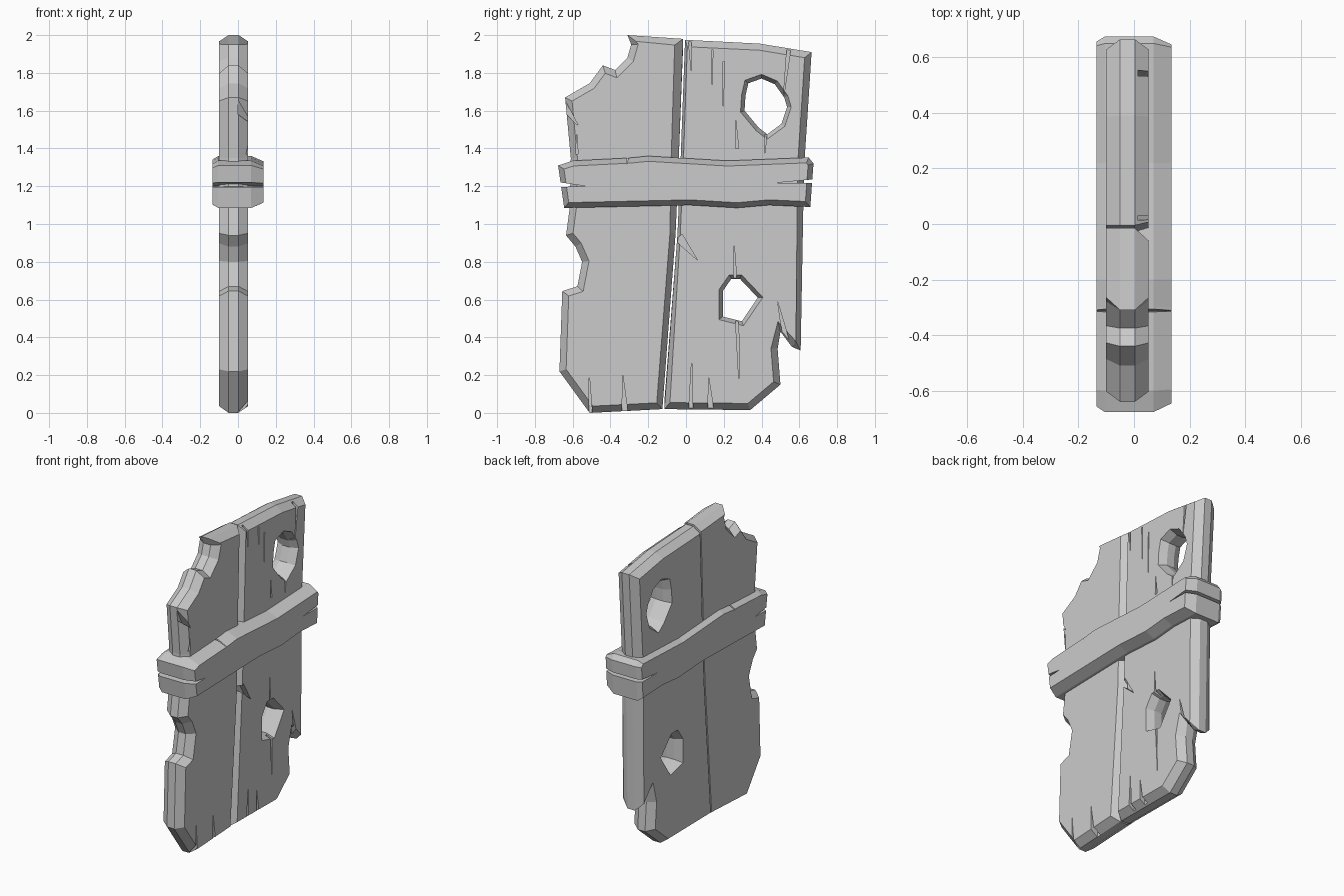
import bpy
import bmesh
from mathutils import Vector

if "Cube" in bpy.data.objects:
    bpy.data.objects.remove(bpy.data.objects["Cube"])


def inset(pts, d):
    """Mitred offset of a closed loop towards its left side."""
    out = []
    n = len(pts)
    for i in range(n):
        p, a, b = pts[i], pts[i - 1], pts[(i + 1) % n]
        e1, e2 = (p - a).normalized(), (b - p).normalized()
        n1, n2 = Vector((-e1.y, e1.x)), Vector((-e2.y, e2.x))
        m = (n1 + n2) / max(1 + n1.dot(n2), 0.3)
        if m.length > 1.6:
            m = m.normalized() * 1.6
        out.append(p + m * d)
    return out


def slab(name, outline, holes, x0, x1, back, front):
    """Chamfered slab in the YZ plane; back/front = (inset, chamfer depth).
    A third value on an outline point marks a seam and sets its front y inset."""
    bm = bmesh.new()
    cap0, cap1 = [], []
    for k, raw in enumerate([outline] + holes):
        n = len(raw)
        area = sum(raw[i - 1][0] * raw[i][1] - raw[i][0] * raw[i - 1][1] for i in range(n))
        if (area > 0) != (k == 0):
            raw = raw[::-1]
        pts = [Vector(p[:2]) for p in raw]
        scale = 1.0 if k == 0 else 0.6
        r0, r1 = inset(pts, back[0] * scale), inset(pts, front[0] * scale)
        for i, p in enumerate(raw):
            if len(p) == 3:
                r0[i].x, r1[i].x = p[0], p[0] + p[2]
        rings = []
        for x, ring in ((x0, r0), (x0 + back[1], pts), (x1 - front[1], pts), (x1, r1)):
            rings.append([bm.verts.new((x, q.x, q.y)) for q in ring])
        for a, b in zip(rings, rings[1:]):
            for i in range(n):
                j = (i + 1) % n
                bm.faces.new((a[i], a[j], b[j], b[i]))
        for i in range(n):
            j = (i + 1) % n
            cap0.append(bm.edges.get((rings[0][i], rings[0][j])))
            cap1.append(bm.edges.get((rings[3][i], rings[3][j])))
    bmesh.ops.triangle_fill(bm, use_beauty=True, edges=cap0, normal=(-1, 0, 0))
    bmesh.ops.triangle_fill(bm, use_beauty=True, edges=cap1, normal=(1, 0, 0))
    return finish(name, bm)


def finish(name, bm):
    bmesh.ops.recalc_face_normals(bm, faces=bm.faces[:])
    me = bpy.data.meshes.new(name)
    bm.to_mesh(me)
    bm.free()
    ob = bpy.data.objects.new(name, me)
    bpy.context.collection.objects.link(ob)
    return ob


def carve(ob, cracks, x0, x1):
    """Cut tapering cracks: (y, z) of wide end, (y, z) of tip, width."""
    bm = bmesh.new()
    for ya, za, yb, zb, w in cracks:
        a, b = Vector((ya, za)), Vector((yb, zb))
        d = (b - a).normalized()
        s = Vector((-d.y, d.x)) * w / 2
        tri = [a + s, a - s, b]
        lo = [bm.verts.new((x0, p.x, p.y)) for p in tri]
        hi = [bm.verts.new((x1, p.x, p.y)) for p in tri]
        bm.faces.new(lo)
        bm.faces.new(hi[::-1])
        for i in range(3):
            j = (i + 1) % 3
            bm.faces.new((lo[i], hi[i], hi[j], lo[j]))
    cutter = finish(ob.name + "_cutter", bm)
    cutter.hide_render = True
    mod = ob.modifiers.new("cracks", 'BOOLEAN')
    mod.operation = 'DIFFERENCE'
    mod.solver = 'EXACT'
    mod.object = cutter
    bpy.context.view_layer.objects.active = ob
    bpy.ops.object.modifier_apply(modifier=mod.name)
    bpy.data.objects.remove(cutter)


EDGE = (0.035, 0.05)

# Left plank: bitten top corner and side, seam on its right edge
left = slab("left_plank", [
    (-0.31, 2.0), (-0.015, 1.98, -0.045), (-0.04, 1.3, -0.04), (-0.055, 0.95, -0.03),
    (-0.125, 0.02, -0.03), (-0.51, 0.0), (-0.67, 0.22), (-0.655, 0.645),
    (-0.575, 0.67), (-0.55, 0.80), (-0.585, 0.88), (-0.635, 0.94), (-0.615, 1.09),
    (-0.61, 1.35), (-0.64, 1.67), (-0.51, 1.745), (-0.44, 1.84), (-0.375, 1.815),
    (-0.31, 1.88), (-0.29, 1.95)], [], -0.10, 0.053, EDGE, EDGE)
carve(left, [
    (-0.505, -0.02, -0.512, 0.20, 0.02),
    (-0.322, -0.02, -0.335, 0.20, 0.035),
    (-0.66, 1.64, -0.57, 1.52, 0.05),
    (-0.578, 1.37, -0.577, 1.50, 0.012)], 0.0, 0.12)

# Right plank: two knot holes and a splintered lower edge
right = slab("right_plank", [
    (-0.005, 1.975, 0.012), (0.39, 1.955), (0.665, 1.91), (0.645, 1.6), (0.625, 1.3),
    (0.607, 0.33), (0.56, 0.35), (0.50, 0.43), (0.485, 0.34), (0.50, 0.15),
    (0.34, 0.015), (-0.115, 0.02, 0.03), (-0.045, 0.95, 0.015), (-0.03, 1.3, 0.015)],
    [[(0.40, 1.77), (0.47, 1.74), (0.52, 1.67), (0.535, 1.62), (0.505, 1.53),
      (0.43, 1.475), (0.385, 1.51), (0.31, 1.60), (0.315, 1.68), (0.33, 1.745)],
     [(0.285, 0.71), (0.38, 0.61), (0.295, 0.485), (0.195, 0.51), (0.195, 0.645),
      (0.24, 0.71)]],
    -0.10, 0.053, EDGE, EDGE)
carve(right, [
    (0.025, -0.02, 0.03, 0.28, 0.025),
    (0.135, -0.02, 0.118, 0.20, 0.035),
    (0.02, 2.0, 0.03, 1.79, 0.02),
    (0.138, 1.92, 0.14, 1.70, 0.008),
    (0.20, 1.86, 0.195, 1.55, 0.008),
    (0.27, 1.40, 0.262, 1.56, 0.018),
    (0.55, 1.98, 0.515, 1.66, 0.025),
    (0.425, 1.50, 0.415, 1.36, 0.014),
    (0.26, 0.70, 0.255, 0.89, 0.018),
    (0.27, 0.51, 0.28, 0.17, 0.018),
    (-0.04, 0.93, 0.06, 0.81, 0.05),
    (0.53, 0.385, 0.485, 0.59, 0.03)], 0.015, 0.12)

# Cross band gripping both planks, split at each end
band = slab("cross_band", [
    (-0.60, 1.335), (-0.30, 1.35), (-0.20, 1.36), (0.22, 1.335), (0.65, 1.352),
    (0.675, 1.32), (0.658, 1.09), (0.44, 1.10), (0.27, 1.085), (0.02, 1.10),
    (-0.645, 1.085), (-0.677, 1.31)], [],
    -0.135, 0.135, (0.018, 0.03), (0.028, 0.065))
carve(band, [
    (-0.70, 1.21, -0.53, 1.20, 0.03),
    (0.70, 1.228, 0.48, 1.218, 0.022),
    (-0.31, 1.38, -0.313, 1.31, 0.018)], -0.2, 0.2)
